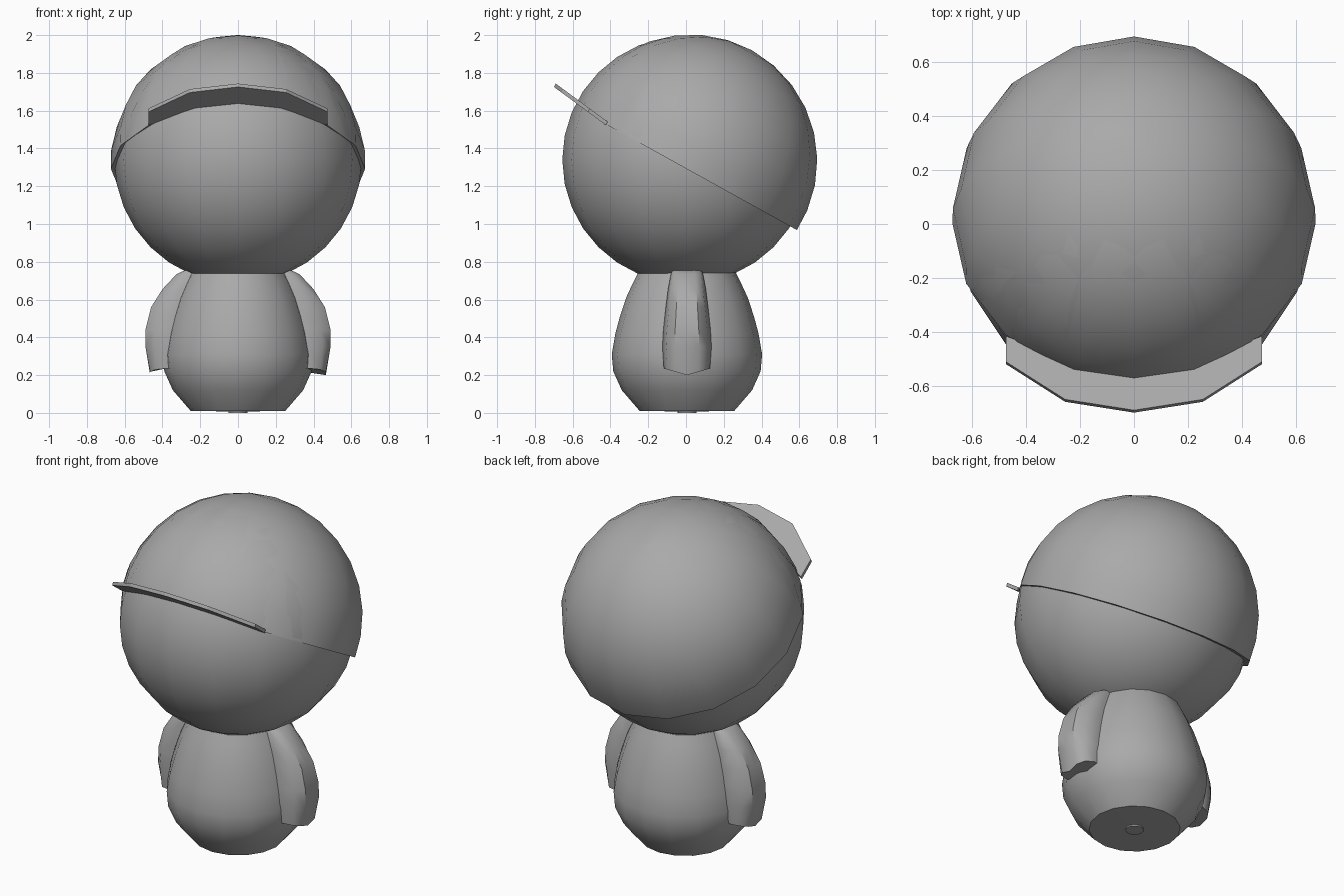
import bpy
import bmesh
from math import sin, cos, pi, radians
from mathutils import Matrix

cube = bpy.data.objects.get("Cube")
if cube:
    bpy.data.objects.remove(cube)

SEGMENTS = 16

# One plain grey for the whole figure
grey = bpy.data.materials.new("plain grey")
grey.use_nodes = True
COLOUR = (0.4, 0.4, 0.4, 1)
grey.diffuse_color = COLOUR
grey.node_tree.nodes["Principled BSDF"].inputs["Base Color"].default_value = COLOUR


def finish(bm, name, smooth_angle=40):
    bmesh.ops.recalc_face_normals(bm, faces=bm.faces)
    mesh = bpy.data.meshes.new(name)
    bm.to_mesh(mesh)
    bm.free()
    mesh.materials.append(grey)
    obj = bpy.data.objects.new(name, mesh)
    bpy.context.collection.objects.link(obj)
    bpy.ops.object.select_all(action='DESELECT')
    obj.select_set(True)
    bpy.context.view_layer.objects.active = obj
    bpy.ops.object.shade_smooth_by_angle(angle=radians(smooth_angle))
    return obj


def loft(bm, rings):
    """Skin a list of closed rings and cap both ends."""
    loops = [[bm.verts.new(p) for p in ring] for ring in rings]
    for low, high in zip(loops, loops[1:]):
        for i in range(len(low)):
            j = (i + 1) % len(low)
            bm.faces.new((low[i], low[j], high[j], high[i]))
    bm.faces.new(loops[0])
    bm.faces.new(loops[-1])


def lathe(bm, profile):
    """Turn (radius, height) points around z."""
    loft(bm, [[(r * cos(2 * pi * i / SEGMENTS), r * sin(2 * pi * i / SEGMENTS), z)
               for i in range(SEGMENTS)] for r, z in profile])


# Head
bm = bmesh.new()
bmesh.ops.create_uvsphere(bm, u_segments=SEGMENTS, v_segments=16, radius=0.655,
                          matrix=Matrix.Translation((0, 0, 1.34)))
finish(bm, "head")

# Cap: a dome a little past its equator, tipped back
bm = bmesh.new()
dome = [(0.67 * sin(radians(a)), 0.67 * cos(radians(a)))
        for a in (0.5, 12, 24, 36, 48, 60, 72, 84, 94)]
lathe(bm, dome + [(0.62, dome[-1][1])])
bm.transform(Matrix.Translation((0, 0.025, 1.333)) @ Matrix.Rotation(radians(-29), 4, 'X')
             @ Matrix.Diagonal((1.007, 1, 1, 1)))
finish(bm, "cap")

# Brim: a thin flat crescent rising forward from the cap
bm = bmesh.new()
outer = [(-0.475, -0.51), (-0.255, -0.65), (0, -0.69), (0.255, -0.65), (0.475, -0.51)]
inner = [(0.475, -0.415), (0.25, -0.5), (0, -0.54), (-0.25, -0.5), (-0.475, -0.415)]


def brim_ring(drop):
    return [(x, y - drop * 0.5, 1.545 - 0.735 * (y + 0.42) - drop) for x, y in outer + inner]


loft(bm, [brim_ring(0), brim_ring(0.018)])
finish(bm, "cap_brim", 20)

# Body
bm = bmesh.new()
lathe(bm, [(0.05, 0), (0.05, 0.008), (0.25, 0.01), (0.345, 0.12), (0.39, 0.22), (0.398, 0.31),
           (0.379, 0.42), (0.355, 0.51), (0.322, 0.61), (0.285, 0.69), (0.25, 0.76)])
bm.transform(Matrix.Translation((0, 0.005, 0)))
finish(bm, "body")

# Arms: height, edge x, outer x, half width
SECTIONS = [(0.76, 0.25, 0.27, 0.075), (0.735, 0.27, 0.325, 0.085), (0.655, 0.305, 0.4, 0.1),
            (0.56, 0.33, 0.46, 0.112), (0.44, 0.355, 0.49, 0.125), (0.35, 0.37, 0.49, 0.13),
            (0.235, 0.385, 0.465, 0.122)]


def arm_ring(z, edge, out, w, side, point=0):
    shape = [(edge - 0.1, -w * 0.8), (edge, -w), (edge + (out - edge) * 0.65, -w * 0.85),
             (out, -w * 0.5), (out, 0), (out, w * 0.5),
             (edge + (out - edge) * 0.65, w * 0.85), (edge, w), (edge - 0.1, w * 0.8)]
    return [(side * x, y + 0.005, z - point * (1 - abs(y) / w)) for x, y in shape]


for side, name in ((1, "left_arm"), (-1, "right_arm")):
    bm = bmesh.new()
    rings = [arm_ring(*s, side) for s in SECTIONS[:-1]]
    rings.append(arm_ring(*SECTIONS[-1], side, point=0.035))
    loft(bm, rings)
    finish(bm, name)
